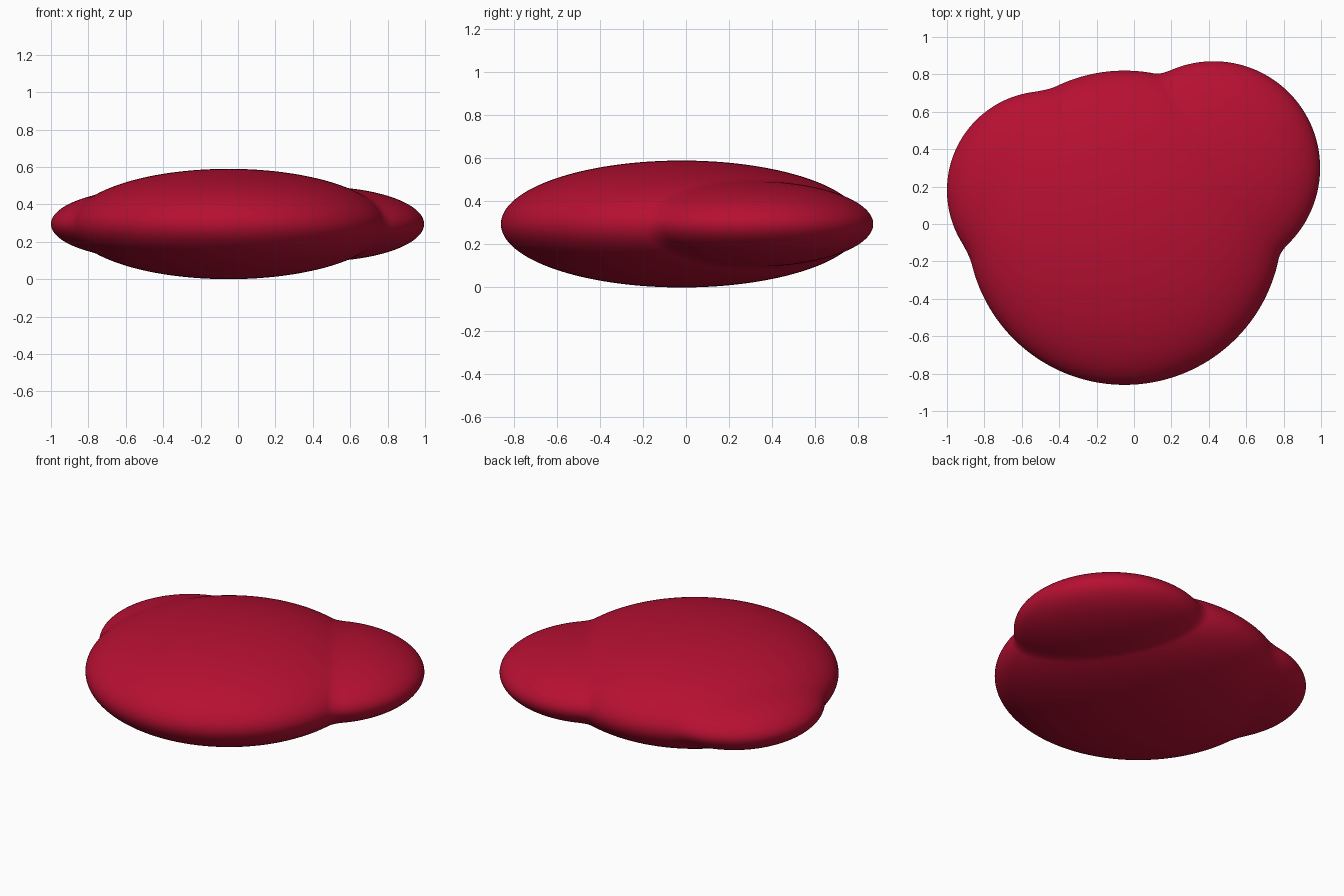
import bpy
import bmesh
import math
from mathutils import Vector

cube = bpy.data.objects.get("Cube")
if cube:
    bpy.data.objects.remove(cube, do_unlink=True)

# Flattened round lobes: x, y, radius
MID_Z = 0.295
FLATTEN = 0.351
LOBES = [(-0.05, -0.02, 0.84), (0.425, 0.30, 0.57), (-0.47, 0.18, 0.53)]
CORE = Vector((-0.04, 0.06, 0))
BLEND = 0.04


def reach(direction, lobe):
    """Distance from the core to the lobe surface along a direction."""
    x, y, radius = lobe
    offset = CORE - Vector((x, y, 0))
    b = offset.dot(direction)
    return -b + math.sqrt(b * b - offset.length_squared + radius * radius)


def soft_max(a, b):
    h = max(BLEND - abs(a - b), 0) / BLEND
    return max(a, b) + h * h * BLEND / 4


# Red material
red = bpy.data.materials.new("crimson")
red.use_nodes = True
colour = (0.47, 0.005, 0.032, 1)
red.diffuse_color = colour
red.node_tree.nodes["Principled BSDF"].inputs["Base Color"].default_value = colour

# Body: a fine sphere pushed out to the blended lobes, then flattened
bm = bmesh.new()
bmesh.ops.create_icosphere(bm, subdivisions=7, radius=1)
for v in bm.verts:
    d = v.co.normalized()
    r = reach(d, LOBES[0])
    for lobe in LOBES[1:]:
        r = soft_max(r, reach(d, lobe))
    p = CORE + d * r
    v.co = (p.x, p.y, MID_Z + p.z * FLATTEN)
for f in bm.faces:
    f.smooth = True
mesh = bpy.data.meshes.new("lobed_body")
bm.to_mesh(mesh)
bm.free()
mesh.materials.append(red)
body = bpy.data.objects.new("lobed_body", mesh)
bpy.context.collection.objects.link(body)
